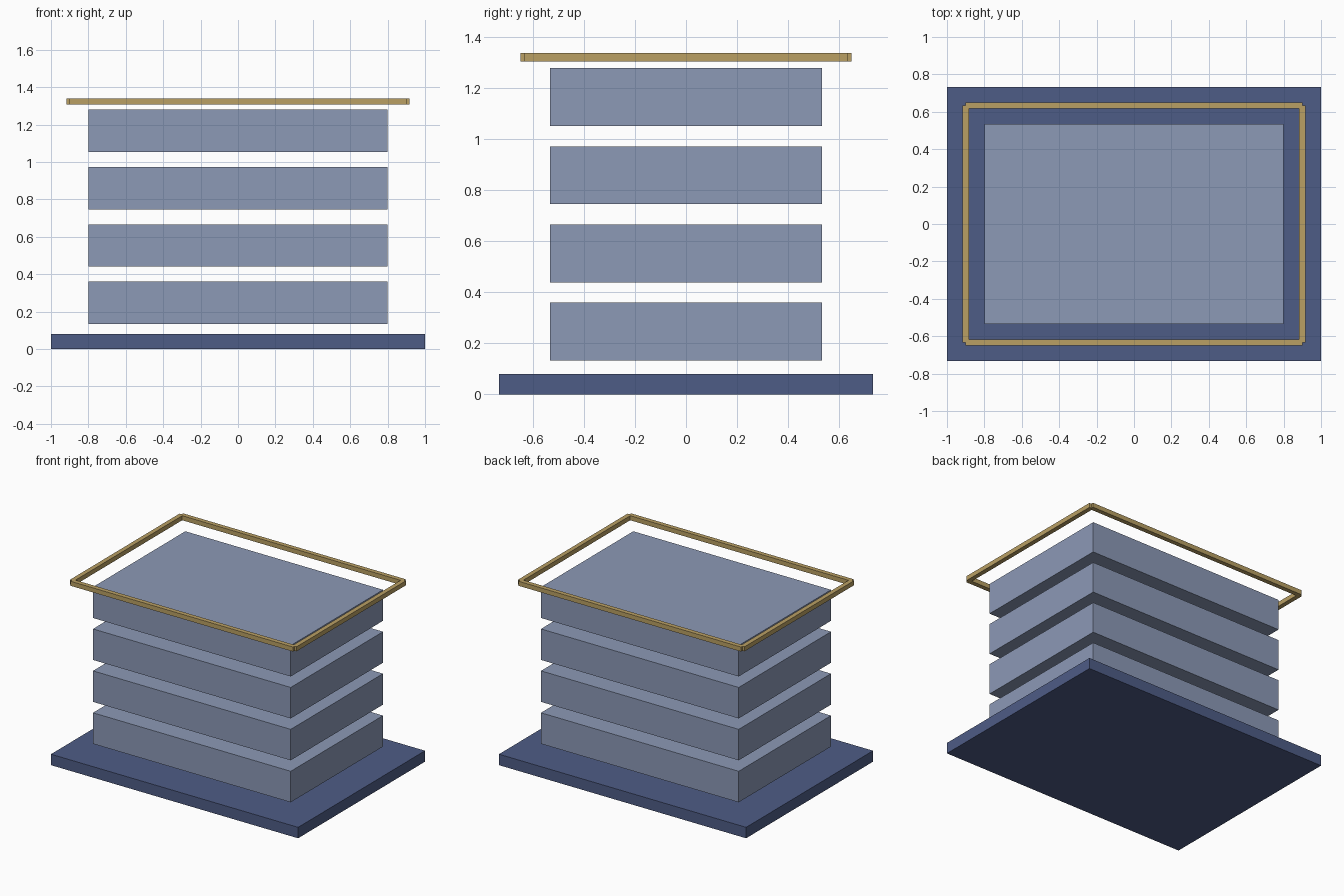
import bpy
import bmesh
from mathutils import Matrix

default = bpy.data.objects.get("Cube")
if default:
    bpy.data.objects.remove(default, do_unlink=True)


def material(name, rgb):
    mat = bpy.data.materials.new(name)
    mat.use_nodes = True
    colour = (*rgb, 1.0)
    mat.diffuse_color = colour
    node = next(n for n in mat.node_tree.nodes if n.type == "BSDF_PRINCIPLED")
    node.inputs["Base Color"].default_value = colour
    return mat


def box(name, centre, size, mat):
    bm = bmesh.new()
    bmesh.ops.create_cube(bm, size=1.0, matrix=Matrix.Diagonal((*size, 1.0)))
    mesh = bpy.data.meshes.new(name)
    bm.to_mesh(mesh)
    bm.free()
    mesh.materials.append(mat)
    obj = bpy.data.objects.new(name, mesh)
    obj.location = centre
    bpy.context.collection.objects.link(obj)
    return obj


navy = material("navy_blue", (0.076, 0.107, 0.238))
pale = material("pale_slate_blue", (0.262, 0.319, 0.468))
gold = material("muted_gold", (0.491, 0.352, 0.127))

# Base plate
box("base_plate", (0, 0, 0.04), (2.0, 1.467, 0.08), navy)

# Four evenly spaced floor blocks
storey_height, storey_pitch, first_bottom = 0.2267, 0.3067, 0.1333
for i in range(4):
    z = first_bottom + i * storey_pitch + storey_height / 2
    box(f"floor_block_{i + 1}", (0, 0, z), (1.6, 1.067, storey_height), pale)

# Roof rail: four bars meeting on their centre lines, leaving notched corners
rail_x, rail_y, rail_z, thick = 0.9, 0.6333, 1.3233, 0.0333
for side, front_back, left_right in ((-1, "front", "right"), (1, "back", "left")):
    box(f"roof_rail_{front_back}", (0, side * rail_y, rail_z),
        (2 * rail_x, thick, thick), gold)
    box(f"roof_rail_{left_right}", (side * rail_x, 0, rail_z),
        (thick, 2 * rail_y, thick), gold)
